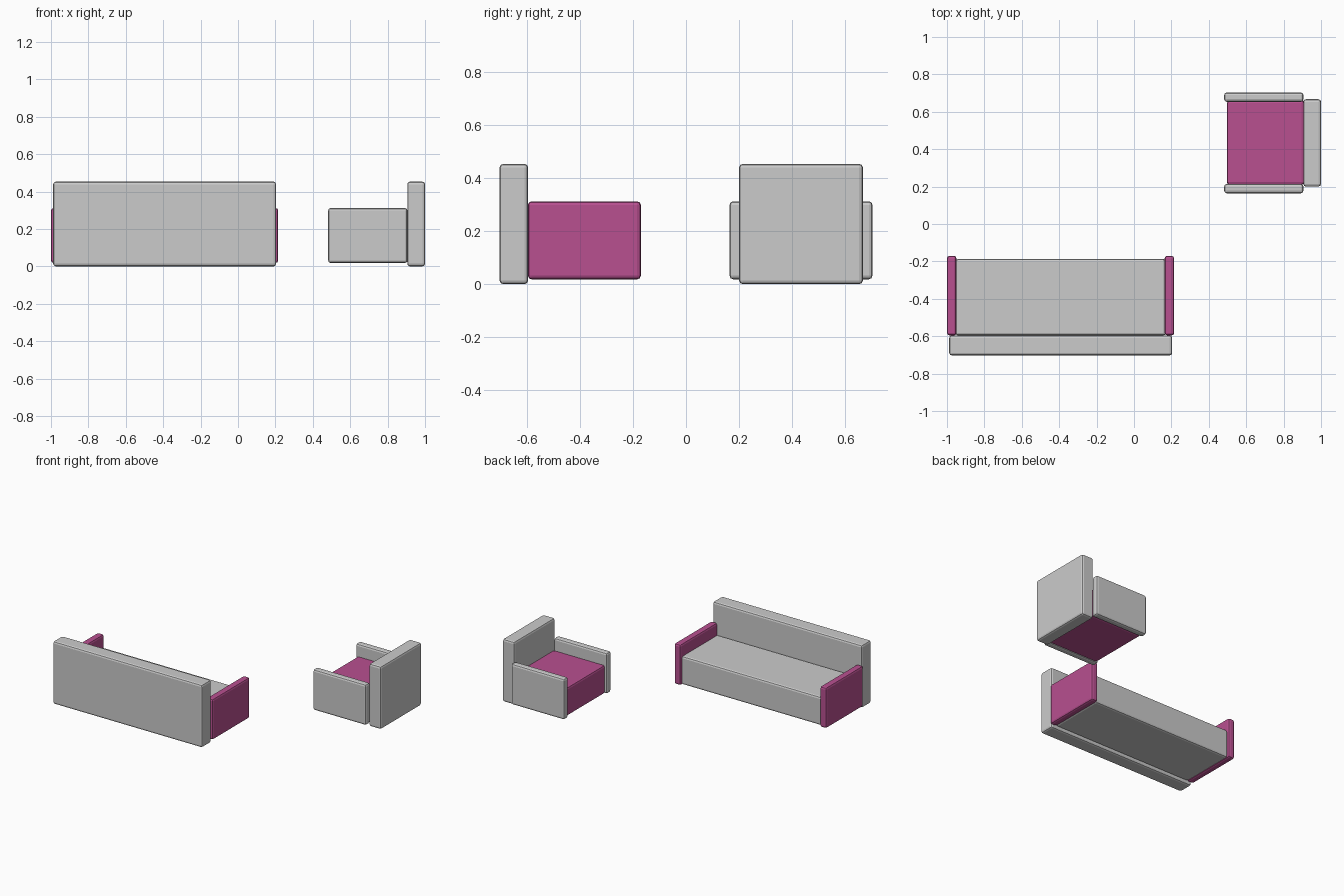
import bpy

if "Cube" in bpy.data.objects:
    bpy.data.objects.remove(bpy.data.objects["Cube"])

pink = bpy.data.materials.new("pink_fabric")
pink.diffuse_color = (0.48, 0.08, 0.28, 1)
pink.use_nodes = True
pink.node_tree.nodes["Principled BSDF"].inputs["Base Color"].default_value = pink.diffuse_color


def cushion(name, x, y, z, bevel=0.014, mat=None):
    """Softly bevelled box spanning the given (min, max) ranges."""
    bpy.ops.mesh.primitive_cube_add(size=1, location=[sum(r) / 2 for r in (x, y, z)])
    ob = bpy.context.object
    ob.name = name
    ob.scale = [r[1] - r[0] for r in (x, y, z)]
    bpy.ops.object.transform_apply(location=False, rotation=False, scale=True)
    mod = ob.modifiers.new("soft_edges", 'BEVEL')
    mod.width = bevel
    mod.segments = 2
    if mat:
        ob.data.materials.append(mat)
    return ob


ARM_Z = (0.018, 0.312)
SEAT_Z = (0.02, 0.225)

# Sofa: back along -y, pink arms
cushion("sofa_back", (-0.988, 0.204), (-0.703, -0.595), (0, 0.453))
cushion("sofa_seat", (-0.955, 0.17), (-0.596, -0.187), SEAT_Z)
for side, x in (("left", (-1.0, -0.949)), ("right", (0.164, 0.215))):
    cushion("sofa_arm_" + side, x, (-0.596, -0.17), ARM_Z, mat=pink)

# Armchair: back along +x, pink seat
cushion("chair_back", (0.905, 1.0), (0.2, 0.667), (0, 0.453))
cushion("chair_seat", (0.497, 0.91), (0.21, 0.66), SEAT_Z, mat=pink)
for side, y in (("near", (0.164, 0.214)), ("far", (0.653, 0.703))):
    cushion("chair_arm_" + side, (0.482, 0.906), y, ARM_Z)
